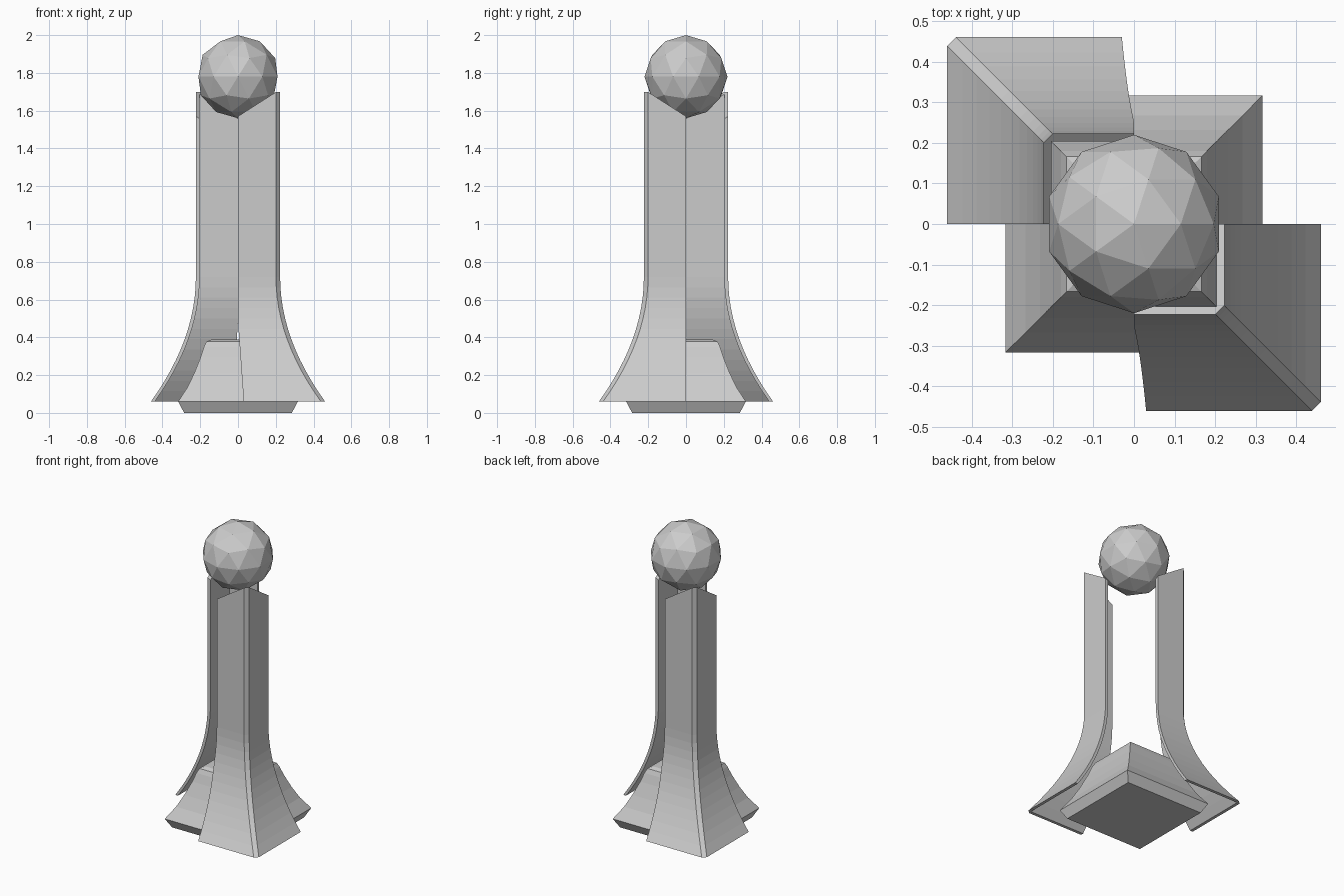
import bpy, bmesh, math

if "Cube" in bpy.data.objects:
    bpy.data.objects.remove(bpy.data.objects["Cube"])


def make_object(name, bm):
    bmesh.ops.recalc_face_normals(bm, faces=bm.faces)
    mesh = bpy.data.meshes.new(name)
    bm.to_mesh(mesh)
    bm.free()
    obj = bpy.data.objects.new(name, mesh)
    bpy.context.collection.objects.link(obj)
    return obj


def loft(name, rings):
    """Skin a stack of equal-length closed rings and cap both ends."""
    bm = bmesh.new()
    rows = [[bm.verts.new(p) for p in ring] for ring in rings]
    n = len(rows[0])
    for a, b in zip(rows, rows[1:]):
        for i in range(n):
            j = (i + 1) % n
            bm.faces.new((a[i], a[j], b[j], b[i]))
    bm.faces.new(rows[0])
    bm.faces.new(rows[-1])
    return make_object(name, bm)


# Flared square base
profile = [(0.285, 0), (0.317, 0.06), (0.268, 0.135), (0.232, 0.21),
           (0.198, 0.295), (0.18, 0.35), (0.167, 0.378), (0.14, 0.388)]
loft("base", [[(r, -r, z), (r, r, z), (-r, r, z), (-r, -r, z)] for r, z in profile])

# L-shaped corner shells, flaring outward towards the bottom
Z_LOW, Z_BEND, R_TOP, FLARE = 0.06, 0.72, 0.223, 0.238
THICK, CHAMFER, SEGMENTS = 0.02, 0.022, 12


def section(z, slanted=False):
    t = max(0, (Z_BEND - z) / (Z_BEND - Z_LOW))
    r = R_TOP + FLARE * t * t
    q = r - THICK
    e = 0.03 * max(0, (0.48 - z) / (0.48 - Z_LOW))
    pts = [(e, -r), (r - CHAMFER, -r), (r, -r + CHAMFER), (r, 0),
           (q, 0), (q, -q), (e, -q)]
    return [(x, y, 1.57 + 0.64 * (x - y - R_TOP) if slanted else z) for x, y in pts]


heights = [Z_LOW + (Z_BEND - Z_LOW) * i / SEGMENTS for i in range(SEGMENTS + 1)]
rings = [section(z) for z in heights] + [section(1.71, slanted=True)]
front_shell = loft("front_right_shell", rings)
back_shell = front_shell.copy()
back_shell.name = "back_left_shell"
back_shell.rotation_euler.z = math.pi
bpy.context.collection.objects.link(back_shell)

# Faceted ball on top
bpy.ops.mesh.primitive_ico_sphere_add(subdivisions=2, radius=0.22, location=(0, 0, 1.78))
bpy.context.object.name = "ball"
